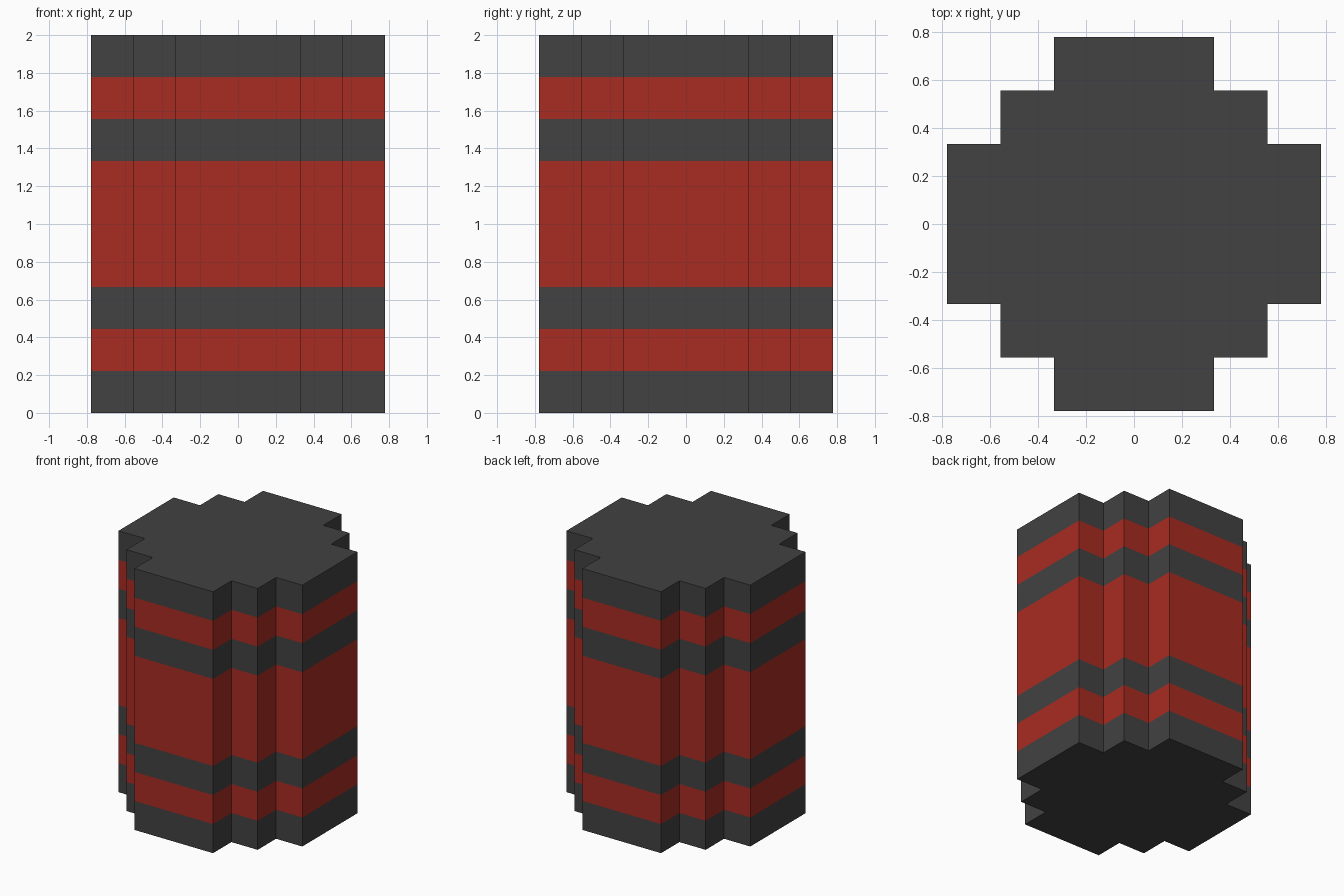
import bpy
import bmesh

cube = bpy.data.objects.get("Cube")
if cube:
    bpy.data.objects.remove(cube, do_unlink=True)

U = 2 / 9  # one block of the stepped grid


def make_material(name, color):
    mat = bpy.data.materials.new(name)
    mat.use_nodes = True
    mat.diffuse_color = color
    mat.node_tree.nodes["Principled BSDF"].inputs["Base Color"].default_value = color
    return mat


charcoal = make_material("charcoal", (0.054, 0.054, 0.054, 1))
red = make_material("red", (0.393, 0.025, 0.016, 1))

# Stepped round outline: one corner, turned four times
corner = [(3.5, 1.5), (2.5, 1.5), (2.5, 2.5), (1.5, 2.5), (1.5, 3.5)]
outline = []
for turn in range(4):
    outline += corner
    corner = [(-y, x) for x, y in corner]

# Band limits in blocks, alternating charcoal and red from the ground up
levels = [0, 1, 2, 3, 6, 7, 8, 9]

bm = bmesh.new()
rings = [[bm.verts.new((x * U, y * U, z * U)) for x, y in outline] for z in levels]
n = len(outline)

# Banded side walls
for band, (low, high) in enumerate(zip(rings, rings[1:])):
    for i in range(n):
        j = (i + 1) % n
        face = bm.faces.new((low[i], low[j], high[j], high[i]))
        face.material_index = band % 2

# Bottom and top caps
bm.faces.new(rings[0][::-1])
bm.faces.new(rings[-1])
bm.normal_update()

mesh = bpy.data.meshes.new("banded_barrel")
bm.to_mesh(mesh)
bm.free()
mesh.materials.append(charcoal)
mesh.materials.append(red)
barrel = bpy.data.objects.new("banded_barrel", mesh)
bpy.context.collection.objects.link(barrel)
